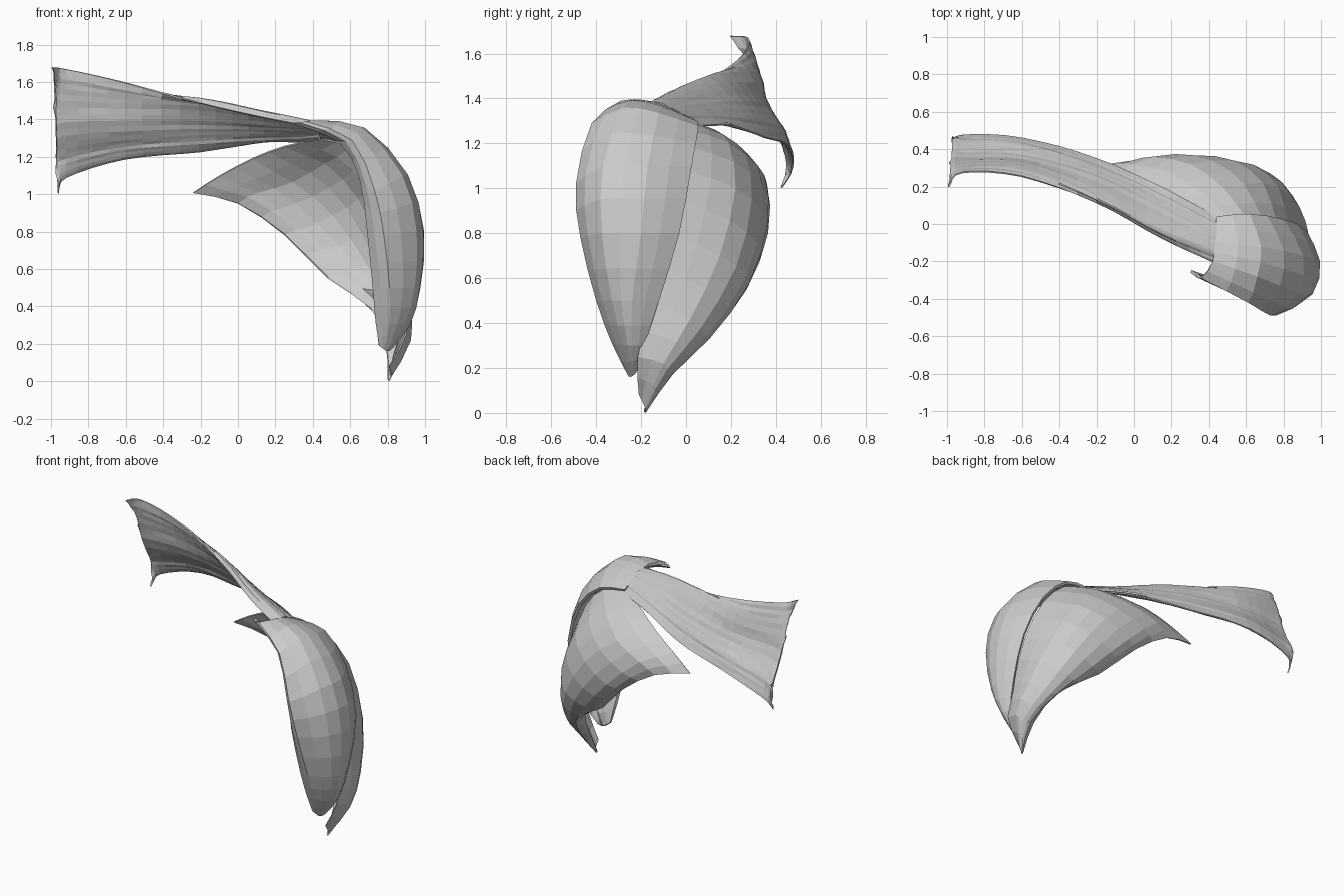
import bpy, bmesh, math, random
from mathutils import Vector

random.seed(4)


def spline(pts, steps):
    """Smooth curve through pts, with `steps` pieces per span."""
    p = [pts[0] * 2 - pts[1]] + pts + [pts[-1] * 2 - pts[-2]]
    out = []
    for i in range(1, len(p) - 2):
        a, b, c, d = p[i - 1:i + 3]
        for k in range(steps):
            t = k / steps
            out.append(0.5 * (2 * b + (c - a) * t + (2 * a - 5 * b + 4 * c - d) * t * t
                              + (3 * b - a - 3 * c + d) * t ** 3))
    return out + [pts[-1].copy()]


def muscle(name, strands, along, across, thick, edge, inside, ridge=0.0, fray=0.0):
    """Closed muscle belly: outer sheet through the strands, inner sheet offset inward."""
    lines = [spline([Vector(p) for p in s], along) for s in strands]
    grid = [spline([l[i] for l in lines], across) for i in range(len(lines[0]))]
    m, n = len(grid), len(grid[0])

    def normal(i, j):
        u = grid[min(i + 1, m - 1)][j] - grid[max(i - 1, 0)][j]
        v = grid[i][min(j + 1, n - 1)] - grid[i][max(j - 1, 0)]
        return u.cross(v).normalized()

    mid = grid[m // 2][n // 2]
    sign = 1 if normal(m // 2, n // 2).dot(Vector(inside) - mid) > 0 else -1
    groove = [random.uniform(-1, 1) * ridge for _ in range(n)]
    ragged = [random.uniform(0, 1) * fray for _ in range(n)]
    bm = bmesh.new()
    outer, inner = [], []
    for i in range(m):
        ro, ri = [], []
        for j in range(n):
            nrm = normal(i, j) * sign
            belly = math.sin(math.pi * i / (m - 1)) ** 0.5 * math.sin(math.pi * j / (n - 1)) ** 0.5 \
                if 0 < i < m - 1 and 0 < j < n - 1 else 0
            p = grid[i][j] + nrm * (groove[j] + random.uniform(-0.6, 0.6) * ridge)
            if i == 0:
                p.x += ragged[j]
            ro.append(bm.verts.new(p))
            ri.append(bm.verts.new(p + nrm * (edge + thick * belly)))
        outer.append(ro)
        inner.append(ri)
    for i in range(m - 1):
        for j in range(n - 1):
            for g in (outer, inner):
                bm.faces.new((g[i][j], g[i + 1][j], g[i + 1][j + 1], g[i][j + 1]))
    # close the rim between the two sheets
    rim = [(i, 0) for i in range(m)] + [(m - 1, j) for j in range(1, n)] \
        + [(i, n - 1) for i in range(m - 2, -1, -1)] + [(0, j) for j in range(n - 2, 0, -1)]
    for (a, b), (c, d) in zip(rim, rim[1:] + rim[:1]):
        bm.faces.new((outer[a][b], outer[c][d], inner[c][d], inner[a][b]))
    bmesh.ops.recalc_face_normals(bm, faces=bm.faces)
    me = bpy.data.meshes.new(name)
    bm.to_mesh(me)
    bm.free()
    ob = bpy.data.objects.new(name, me)
    bpy.context.collection.objects.link(ob)
    return ob


# Outer shoulder muscle: strands run from the top down, front edge to back edge
muscle("side_shoulder_muscle", [
    [(.30, -.26, 1.375), (.54, -.34, 1.28), (.65, -.40, 1.08), (.69, -.41, .8), (.72, -.36, .5), (.735, -.31, .32), (.755, -.27, .19)],
    [(.36, -.29, 1.39), (.61, -.42, 1.29), (.73, -.49, 1.02), (.78, -.47, .78), (.81, -.40, .5), (.81, -.33, .31), (.78, -.26, .17)],
    [(.42, -.20, 1.395), (.66, -.28, 1.36), (.88, -.37, 1.1), (.955, -.375, .8), (.945, -.33, .5), (.89, -.28, .3), (.80, -.25, .16)],
    [(.43, -.10, 1.37), (.68, -.12, 1.335), (.905, -.17, 1.1), (.995, -.2, .8), (.975, -.24, .5), (.92, -.24, .3), (.82, -.23, .17)],
    [(.44, .04, 1.305), (.62, .055, 1.275), (.80, .025, 1.1), (.92, -.03, .8), (.93, -.12, .5), (.90, -.185, .3), (.83, -.215, .19)],
], 2, 2, .09, .018, (.5, -.15, .7))

# Rear shoulder muscle: fans from the top edge down to the lower tip, tucked under the outer muscle
muscle("rear_shoulder_muscle", [
    [(.44, .02, 1.30), (.61, .02, 1.255), (.77, -.01, 1.09), (.88, -.07, .8), (.90, -.15, .5), (.90, -.215, .25), (.81, -.21, .08)],
    [(.25, .13, 1.26), (.48, .19, 1.205), (.69, .22, 1.0), (.84, .15, .7), (.915, .02, .42), (.925, -.10, .22), (.82, -.185, .03)],
    [(.08, .22, 1.195), (.3, .32, 1.1), (.53, .34, .9), (.73, .27, .61), (.85, .09, .34), (.89, -.08, .17), (.81, -.18, .01)],
    [(-.1, .27, 1.10), (.1, .36, 1.02), (.35, .365, .8), (.58, .27, .55), (.76, .11, .34), (.84, -.06, .17), (.81, -.18, .0)],
    [(-.24, .3, 1.01), (.0, .34, .95), (.25, .32, .78), (.48, .22, .55), (.71, .08, .39), (.79, -.08, .2), (.80, -.18, .01)],
], 2, 2, .08, .008, (.4, -.1, .7))

# Flat upper back strap: strands run outward from the spine to the shoulder
muscle("upper_back_strap", [
    [(-1, .20, 1.68), (-.92, .28, 1.67), (-.6, .26, 1.60), (-.2, .11, 1.49), (.15, -.08, 1.41), (.43, -.21, 1.36)],
    [(-.995, .29, 1.55), (-.92, .32, 1.54), (-.6, .31, 1.52), (-.2, .15, 1.51), (.15, -.03, 1.445), (.43, -.14, 1.385)],
    [(-.985, .38, 1.32), (-.92, .37, 1.36), (-.6, .36, 1.38), (-.2, .25, 1.39), (.15, .08, 1.38), (.44, -.06, 1.355)],
    [(-.98, .47, 1.14), (-.92, .45, 1.2), (-.6, .43, 1.27), (-.2, .31, 1.30), (.15, .15, 1.32), (.44, .0, 1.32)],
    [(-.97, .43, 1.0), (-.92, .48, 1.09), (-.6, .465, 1.19), (-.2, .355, 1.23), (.15, .2, 1.285), (.43, .05, 1.28)],
], 4, 5, .03, .008, (-.3, -.5, .8), ridge=.0025, fray=.02)
